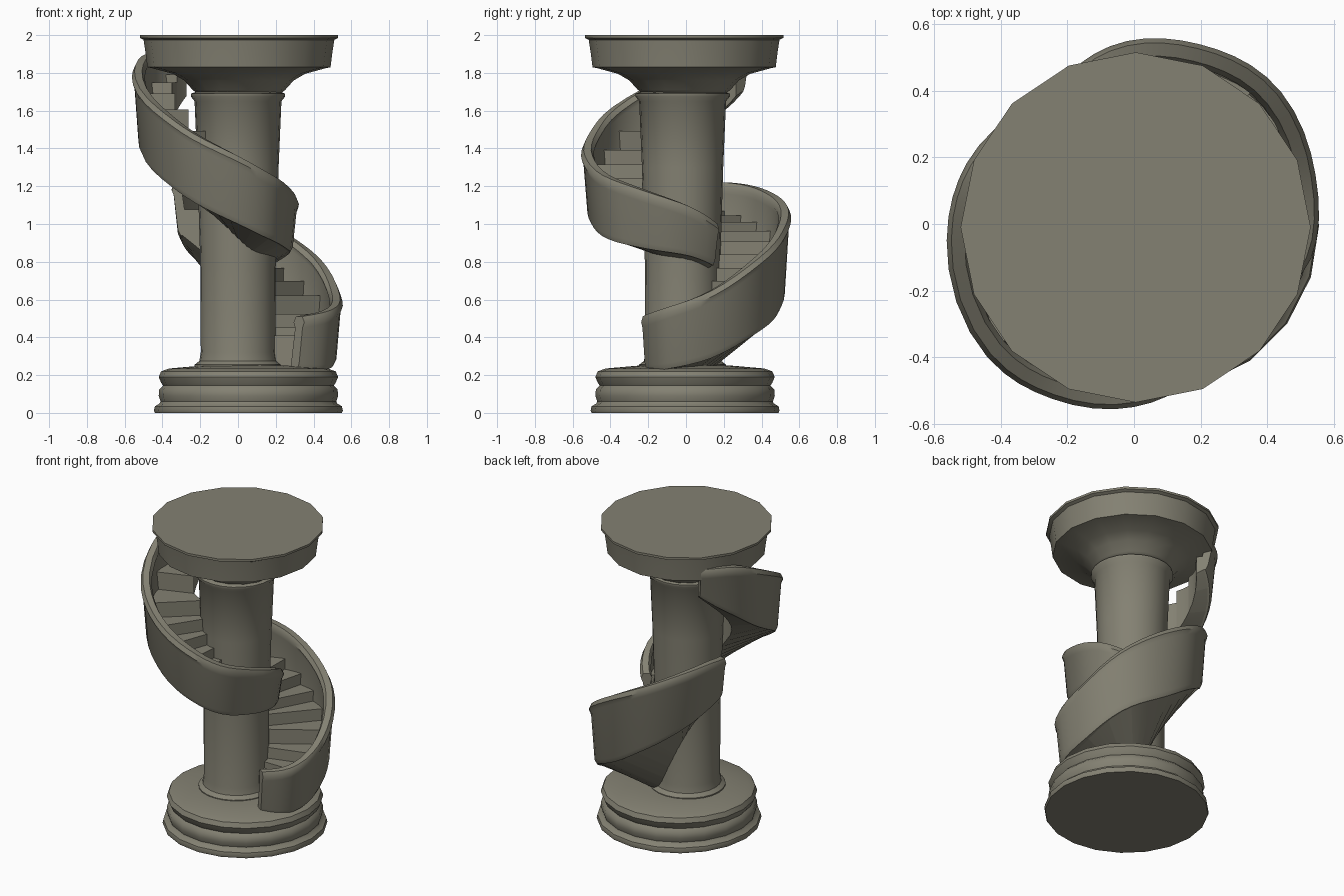
import bpy, bmesh, math

cube = bpy.data.objects.get("Cube")
if cube:
    bpy.data.objects.remove(cube, do_unlink=True)

stone = bpy.data.materials.new("weathered_stone")
stone.use_nodes = True
COLOUR = (0.23, 0.22, 0.17, 1)
stone.diffuse_color = COLOUR
bsdf = stone.node_tree.nodes["Principled BSDF"]
bsdf.inputs["Base Color"].default_value = COLOUR
bsdf.inputs["Roughness"].default_value = 0.9


def finish(bm, name, angle=40):
    bmesh.ops.recalc_face_normals(bm, faces=bm.faces)
    mesh = bpy.data.meshes.new(name)
    bm.to_mesh(mesh)
    bm.free()
    mesh.materials.append(stone)
    obj = bpy.data.objects.new(name, mesh)
    bpy.context.collection.objects.link(obj)
    bpy.ops.object.select_all(action='DESELECT')
    obj.select_set(True)
    bpy.context.view_layer.objects.active = obj
    bpy.ops.object.shade_smooth_by_angle(angle=math.radians(angle))
    return obj


def skin(bm, rings):
    """Join a row of equal point rings, with a face on each end."""
    loops = [[bm.verts.new(p) for p in ring] for ring in rings]
    n = len(loops[0])
    for a, b in zip(loops, loops[1:]):
        for i in range(n):
            j = (i + 1) % n
            bm.faces.new((a[i], a[j], b[j], b[i]))
    bm.faces.new(loops[0])
    bm.faces.new(loops[-1])


def turned(name, profile, sides, cx, cy):
    """Round part from a (radius, height) profile."""
    bm = bmesh.new()
    step = math.tau / sides
    skin(bm, [[(cx + r * math.cos(i * step), cy + r * math.sin(i * step), z)
               for i in range(sides)] for r, z in profile])
    return finish(bm, name)


def polar(deg, r, z):
    a = math.radians(deg)
    return (r * math.cos(a), r * math.sin(a), z)


def sample(keys, t):
    """Smooth curve through the keys, t from 0 to 1."""
    f = t * (len(keys) - 1)
    i = min(int(f), len(keys) - 2)
    u = f - i
    p0, p1, p2, p3 = (keys[min(max(k, 0), len(keys) - 1)] for k in range(i - 1, i + 3))
    return [0.5 * (2 * b + (c - a) * u + (2 * a - 5 * b + 4 * c - d) * u * u
                   + (3 * b - a - 3 * c + d) * u ** 3)
            for a, b, c, d in zip(p0, p1, p2, p3)]


def flight(name, keys, steps, start, drop):
    # outward leaning parapet with a thicker handrail
    bm = bmesh.new()
    rings = []
    for k in range(37):
        deg, r, low, top, inner = sample(keys, k / 36)
        section = [(r - 0.085, low), (r - 0.045, low), (r - 0.03, low + 0.03),
                   (r - 0.008, top - 0.06), (r + 0.004, top - 0.03), (r - 0.01, top),
                   (r - 0.05, top), (r - 0.065, top - 0.03), (r - 0.055, top - 0.06)]
        rings.append([polar(deg, q, z) for q, z in section])
    skin(bm, rings)
    finish(bm, name + "_parapet", 50)

    # steps over an underside that slopes down towards the column
    bm = bmesh.new()
    for s in range(steps):
        ends = [sample(keys, start + (1 - start) * (s + d) / steps) for d in (0, 0.5, 1)]
        tread = ends[1][2] + 0.52 * (ends[1][3] - ends[1][2])
        rings = []
        for deg, r, low, top, inner in ends:
            foot = max(low - drop * (r - inner) / 0.35, 0.22)
            rings.append([polar(deg, inner, foot), polar(deg, r - 0.05, low + 0.003),
                          polar(deg, r - 0.04, tread), polar(deg, inner, tread)])
        skin(bm, rings)
    finish(bm, name + "_steps", 30)


# Stepped round base
turned("base", [(0.495, 0), (0.5, 0.012), (0.495, 0.035), (0.47, 0.05),
                (0.465, 0.06), (0.475, 0.09), (0.472, 0.125), (0.452, 0.145),
                (0.462, 0.16), (0.475, 0.19), (0.462, 0.22), (0.42, 0.235),
                (0.25, 0.25)], 20, 0.055, -0.005)

# Column with a foot ring and a neck ring
turned("column", [(0.23, 0.22), (0.23, 0.255), (0.205, 0.275), (0.197, 0.32),
                  (0.2, 0.8), (0.215, 1.3), (0.23, 1.65), (0.25, 1.675),
                  (0.25, 1.69), (0.22, 1.7), (0.22, 1.75)], 24, 0, -0.018)

# Flared capital with a flat round top
turned("capital", [(0.22, 1.69), (0.245, 1.71), (0.29, 1.76), (0.35, 1.795),
                   (0.46, 1.825), (0.485, 1.83), (0.495, 1.91), (0.505, 1.975),
                   (0.525, 1.985), (0.525, 2.0)], 16, 0.005, -0.01)

# Each key: angle, outer radius, parapet bottom, parapet top, inner radius of steps
flight("lower_stair", [
    (-34, 0.42, 0.23, 0.51, 0.16), (-14, 0.53, 0.23, 0.55, 0.16),
    (15, 0.56, 0.29, 0.65, 0.16), (45, 0.59, 0.43, 0.84, 0.16),
    (70, 0.57, 0.54, 0.99, 0.16), (95, 0.54, 0.68, 1.11, 0.16),
    (120, 0.47, 0.80, 1.19, 0.16), (145, 0.40, 0.89, 1.22, 0.16),
    (168, 0.355, 0.94, 1.21, 0.16)], 13, 0.12, 0.2)

flight("upper_stair", [
    (400, 0.27, 0.78, 1.00, 0.16), (365, 0.30, 0.83, 1.09, 0.16),
    (320, 0.38, 0.87, 1.18, 0.16), (292, 0.49, 0.92, 1.26, 0.16),
    (270, 0.545, 1.00, 1.36, 0.16), (245, 0.575, 1.11, 1.48, 0.16),
    (222, 0.59, 1.24, 1.62, 0.21), (185, 0.56, 1.42, 1.81, 0.32),
    (160, 0.53, 1.57, 1.90, 0.37), (136, 0.48, 1.70, 1.90, 0.38)], 15, 0, 0.08)
